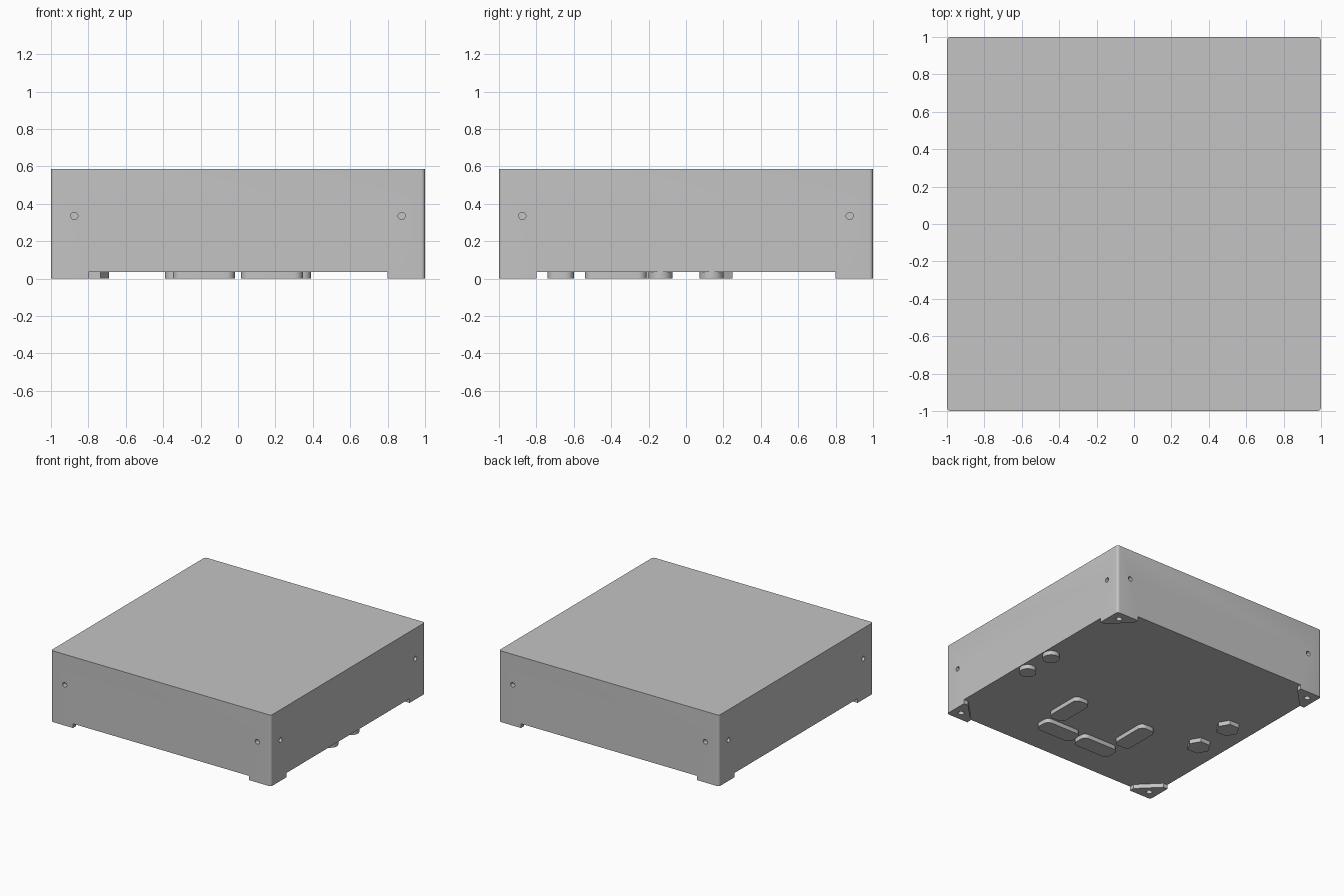
import bpy, bmesh, math
from mathutils import Matrix, Vector

if "Cube" in bpy.data.objects:
    bpy.data.objects.remove(bpy.data.objects["Cube"])

GREY = bpy.data.materials.new("plain grey")
GREY.use_nodes = True
GREY.diffuse_color = (0.55, 0.55, 0.55, 1)
GREY.node_tree.nodes["Principled BSDF"].inputs["Base Color"].default_value = (0.55, 0.55, 0.55, 1)

HEIGHT, FLOOR = 0.585, 0.035


def finish(name, bm):
    bmesh.ops.recalc_face_normals(bm, faces=bm.faces)
    mesh = bpy.data.meshes.new(name)
    bm.to_mesh(mesh)
    bm.free()
    ob = bpy.data.objects.new(name, mesh)
    bpy.context.collection.objects.link(ob)
    mesh.materials.append(GREY)
    return ob


def smooth(ob):
    bpy.ops.object.select_all(action="DESELECT")
    ob.select_set(True)
    bpy.context.view_layer.objects.active = ob
    bpy.ops.object.shade_smooth_by_angle(angle=math.radians(35))


def prism(name, points, z0, z1):
    """Extrude a flat outline from z0 to z1."""
    bm = bmesh.new()
    face = bm.faces.new([bm.verts.new((x, y, z0)) for x, y in points])
    ext = bmesh.ops.extrude_face_region(bm, geom=[face])
    bmesh.ops.translate(bm, vec=(0, 0, z1 - z0),
                        verts=[v for v in ext["geom"] if isinstance(v, bmesh.types.BMVert)])
    return finish(name, bm)


def rounded_rect(cx, cy, hx, hy, r, steps=6):
    pts = []
    for q, (sx, sy) in enumerate([(1, 1), (-1, 1), (-1, -1), (1, -1)]):
        for i in range(steps + 1):
            a = (q + i / steps) * math.pi / 2
            pts.append((cx + sx * (hx - r) + r * math.cos(a), cy + sy * (hy - r) + r * math.sin(a)))
    return pts


def circle(cx, cy, r, n):
    return [(cx + r * math.cos(2 * math.pi * i / n), cy + r * math.sin(2 * math.pi * i / n)) for i in range(n)]


# Enclosure block with softly rounded vertical corners
body = prism("enclosure", rounded_rect(0, 0, 1, 1, 0.02), 0, HEIGHT)

# Underside recess, leaving a triangular foot at each corner
quarter = [(1.2, -0.8), (1.2, 0.8), (0.96, 0.8), (0.8, 0.96)]
outline = []
for k in range(4):
    for x, y in [(0.96, -0.8), *quarter[:3]]:
        a = k * math.pi / 2
        c, s = round(math.cos(a)), round(math.sin(a))
        outline.append((x * c - y * s, x * s + y * c))
recess = prism("recess_cutter", outline, -0.2, FLOOR)

# Screw holes: two in each side wall, one in each foot
bm = bmesh.new()


def drill(center, direction, radius, depth):
    turn = Vector((0, 0, 1)).rotation_difference(Vector(direction)).to_matrix().to_4x4()
    bmesh.ops.create_cone(bm, cap_ends=True, segments=24, radius1=radius, radius2=radius,
                          depth=2 * depth, matrix=Matrix.Translation(center) @ turn)


for s in (-1, 1):
    for t in (-0.875, 0.875):
        drill((t, s, 0.335), (0, 1, 0), 0.019, 0.04)
        drill((s, t, 0.335), (1, 0, 0), 0.019, 0.04)
    for t in (-1, 1):
        drill((s * 0.925, t * 0.925, 0), (0, 0, 1), 0.023, 0.035)
holes = finish("hole_cutter", bm)

for cutter in (recess, holes):
    mod = body.modifiers.new("cut", "BOOLEAN")
    mod.operation, mod.solver, mod.object = "DIFFERENCE", "EXACT", cutter
    bpy.context.view_layer.objects.active = body
    bpy.ops.object.modifier_apply(modifier=mod.name)
    bpy.data.objects.remove(cutter)
smooth(body)

# Raised pads under the floor
TOP = FLOOR + 0.01
for side, s in (("left", 1), ("right", -1)):
    smooth(prism(f"{side}_lengthwise_pad", rounded_rect(s * 0.32, -0.375, 0.07, 0.165, 0.045), 0, TOP))
    smooth(prism(f"{side}_crosswise_pad", rounded_rect(s * 0.182, -0.67, 0.165, 0.07, 0.045), 0, TOP))
for end, s in (("front", -1), ("back", 1)):
    smooth(prism(f"{end}_round_stud", circle(0.93, s * 0.137, 0.064, 32), 0, TOP))
    prism(f"{end}_hexagonal_stud", circle(-0.78, s * 0.17, 0.09, 6), 0, TOP)
